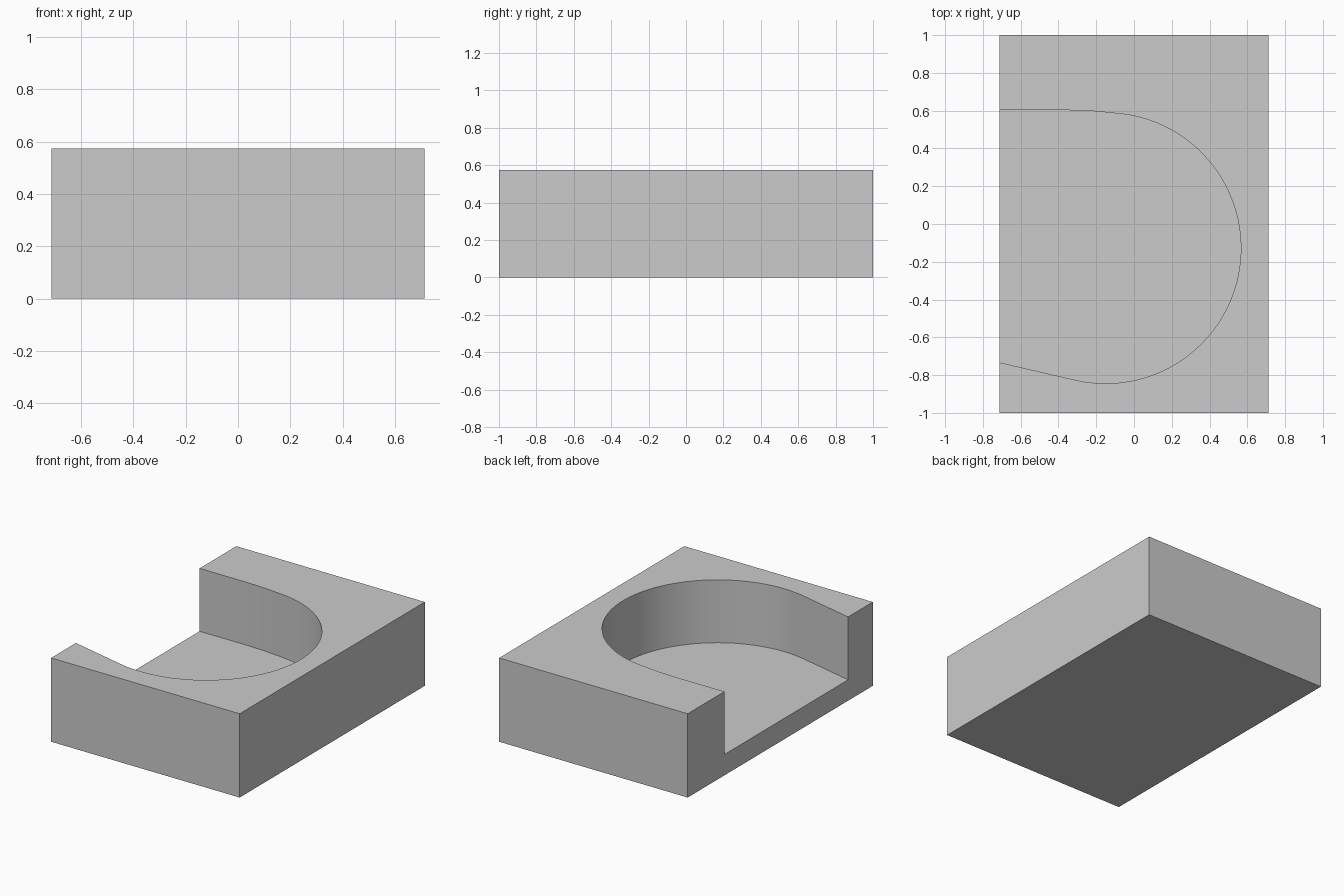
import bpy, bmesh, math

if "Cube" in bpy.data.objects:
    bpy.data.objects.remove(bpy.data.objects["Cube"])

HX, HY, HEIGHT, FLOOR = 0.713, 1.0, 0.573, 0.143

grey = bpy.data.materials.new("plain grey")
grey.diffuse_color = (0.6, 0.6, 0.6, 1)
grey.use_nodes = True
grey.node_tree.nodes["Principled BSDF"].inputs["Base Color"].default_value = grey.diffuse_color


def prism(name, outline, z0, z1):
    """Extrude a closed counter-clockwise outline from z0 to z1."""
    bm = bmesh.new()
    face = bm.faces.new([bm.verts.new((x, y, z0)) for x, y in outline])
    top = bmesh.ops.extrude_face_region(bm, geom=[face])["geom"]
    bmesh.ops.translate(bm, vec=(0, 0, z1 - z0),
                        verts=[v for v in top if isinstance(v, bmesh.types.BMVert)])
    bmesh.ops.recalc_face_normals(bm, faces=bm.faces)
    mesh = bpy.data.meshes.new(name)
    bm.to_mesh(mesh)
    bm.free()
    mesh.materials.append(grey)
    obj = bpy.data.objects.new(name, mesh)
    bpy.context.collection.objects.link(obj)
    return obj


# Solid rectangular block
block = prism("block", [(-HX, -HY), (HX, -HY), (HX, HY), (-HX, HY)], 0, HEIGHT)

# Pocket outline: slanted lower side, round end, straight upper side
cx, cy, r = -0.15, -0.128, 0.716
a0, a1, steps = math.radians(-103), math.radians(86), 64
arc = [(cx + r * math.cos(a0 + (a1 - a0) * i / steps),
        cy + r * math.sin(a0 + (a1 - a0) * i / steps)) for i in range(steps + 1)]
slope = math.tan(math.radians(13))
open_x = -HX - 0.2
outline = [(open_x, arc[0][1] + slope * (arc[0][0] - open_x))] + arc
outline += [(-0.22, 0.598), (-0.36, 0.603), (open_x, 0.603)]
cutter = prism("pocket_cutter", outline, FLOOR, HEIGHT + 0.2)
cutter.hide_render = True
cutter.hide_set(True)

# Cut the pocket out through the left side
cut = block.modifiers.new("pocket", "BOOLEAN")
cut.operation = "DIFFERENCE"
cut.solver = "EXACT"
cut.object = cutter
bpy.context.view_layer.objects.active = block
block.select_set(True)
bpy.ops.object.modifier_apply(modifier=cut.name)
bpy.data.objects.remove(cutter)

# Smooth the round wall, keep the corners sharp
bpy.ops.object.shade_smooth_by_angle(angle=math.radians(30))
